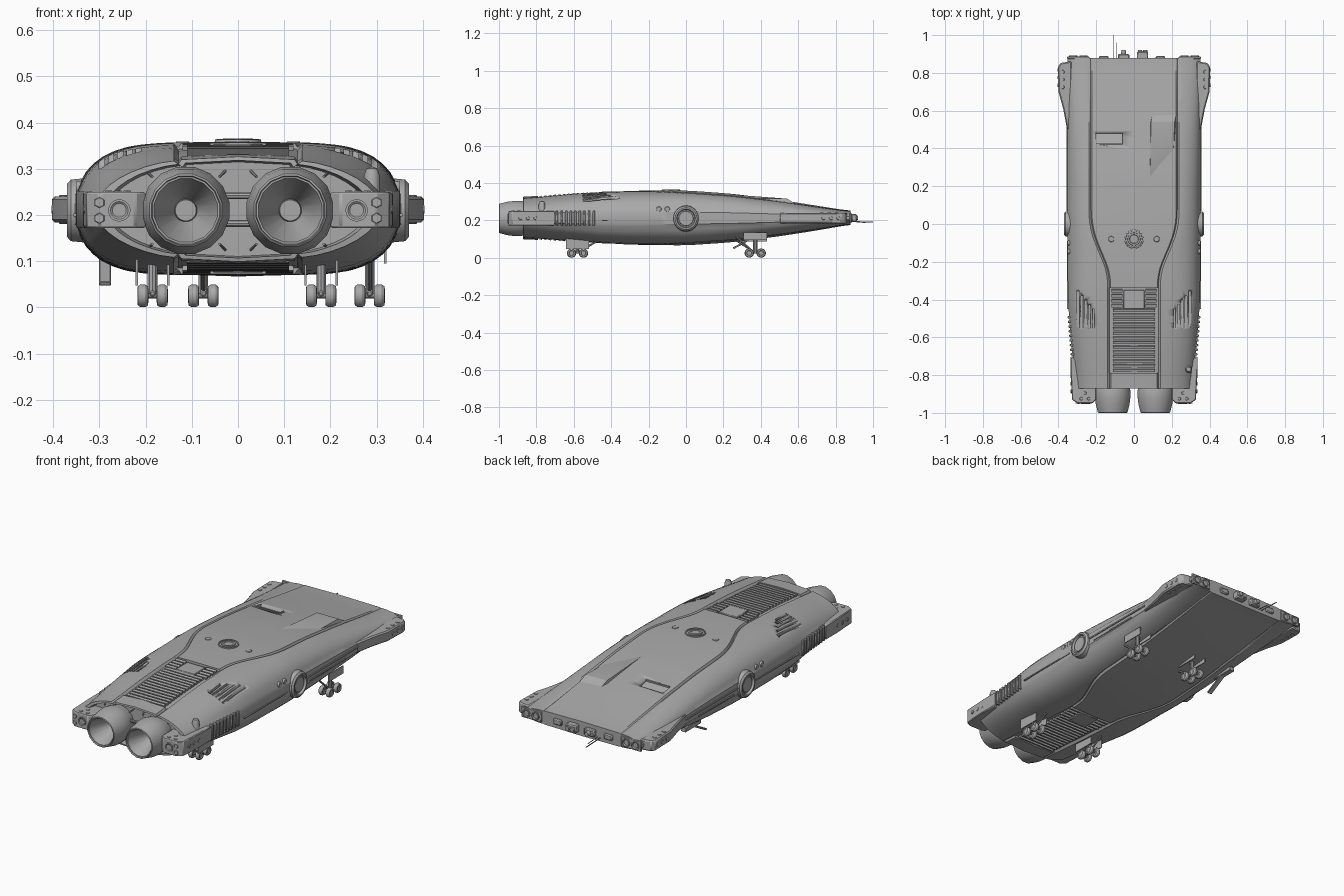
import bpy, bmesh, math
from mathutils import Vector, Matrix

if "Cube" in bpy.data.objects:
    bpy.data.objects.remove(bpy.data.objects["Cube"])

grey = bpy.data.materials.new("hull grey")
grey.diffuse_color = (0.4, 0.4, 0.4, 1)
grey.use_nodes = True
grey.node_tree.nodes["Principled BSDF"].inputs["Base Color"].default_value = grey.diffuse_color
MID = 0.212


def finish(name, bm, angle=30, bevel=0):
    bmesh.ops.recalc_face_normals(bm, faces=bm.faces)
    me = bpy.data.meshes.new(name)
    bm.to_mesh(me)
    bm.free()
    ob = bpy.data.objects.new(name, me)
    bpy.context.collection.objects.link(ob)
    me.materials.append(grey)
    if bevel:
        m = ob.modifiers.new("bevel", 'BEVEL')
        m.width, m.segments = bevel, 1
    bpy.ops.object.select_all(action='DESELECT')
    bpy.context.view_layer.objects.active = ob
    ob.select_set(True)
    bpy.ops.object.shade_smooth_by_angle(angle=math.radians(angle))
    return ob


def boxes(name, items, bevel=0):
    """items: (centre, size, rotation about x)"""
    bm = bmesh.new()
    for c, s, rx in items:
        M = Matrix.Translation(c) @ Matrix.Rotation(rx, 4, 'X') @ Matrix.Diagonal((*s, 1))
        bmesh.ops.create_cube(bm, size=1, matrix=M)
    return finish(name, bm, bevel=bevel)


def lathe(name, profile, centre, axis, n=24):
    """Spin (radius, distance) pairs around an axis through centre."""
    R = Vector((0, 0, 1)).rotation_difference(Vector(axis)).to_matrix()
    bm = bmesh.new()
    rings = []
    for r, t in profile:
        if r == 0:
            rings.append([bm.verts.new(Vector(centre) + R @ Vector((0, 0, t)))] * n)
        else:
            rings.append([bm.verts.new(Vector(centre) + R @ Vector((
                r * math.cos(math.tau * (i + .5) / n), r * math.sin(math.tau * (i + .5) / n), t))) for i in range(n)])
    for a, b in zip(rings, rings[1:]):
        for i in range(n):
            j = (i + 1) % n
            vs = list(dict.fromkeys((a[i], a[j], b[j], b[i])))
            if len(vs) > 2:
                bm.faces.new(vs)
    return finish(name, bm)


def disc(name, centre, axis, r, h, n=20):
    return lathe(name, [(0, 0), (r, 0), (r, h * .7), (r * .88, h), (0, h)], centre, axis, n)


def prism(name, pts, z0, z1, bevel=0):
    bm = bmesh.new()
    f = bm.faces.new([bm.verts.new((x, y, z0)) for x, y in pts])
    g = bmesh.ops.extrude_face_region(bm, geom=[f])
    bmesh.ops.translate(bm, vec=(0, 0, z1 - z0), verts=[v for v in g['geom'] if isinstance(v, bmesh.types.BMVert)])
    return finish(name, bm, bevel=bevel)


def rod(name, a, b, r):
    d = Vector(b) - Vector(a)
    return lathe(name, [(0, 0), (r, 0), (r, d.length), (0, d.length)], a, d.normalized(), 10)


def lerp(table, y):
    for (a, u), (b, v) in zip(table, table[1:]):
        if y <= b:
            return u + (v - u) * max(0, (y - a) / (b - a))
    return table[-1][1]


def smooth(table, y):
    return sum(lerp(table, y + k * .02) for k in range(-3, 4)) / 7


# Hull outlines along y
TOP = [(-.87, .325), (-.6, .347), (-.3, .358), (0, .36), (.25, .342), (.5, .31), (.7, .278), (.88, .25)]
BOT = [(-.87, .1), (-.6, .084), (-.3, .07), (0, .066), (.25, .083), (.5, .115), (.7, .146), (.88, .178)]
WID = [(-.87, .308), (-.65, .332), (-.4, .35), (0, .353), (.88, .352)]
SEAM = [(-.27, .135), (-.22, .15), (-.1, .205), (0, .235)]


def section(y):
    """Quarter outline as (x, height fraction)."""
    w, p = smooth(WID, y), smooth(SEAM, y)
    e = max(0, min(1, (-.45 - y) / .42))           # tail is rounder
    pit = .09 if -.79 < y < -.335 else 0            # sunk grille bay
    box = lambda u: (1 - u ** 4.5) ** .45
    rnd = lambda u: (1 - u ** 2.6) ** .55
    f = lambda x: (1 - e) * box(x / w) + e * rnd(x / w)
    q = f(p + .012)
    pts = [(0, 1 - pit), (p - .012, q + (1 - q) * .3 - pit), (p - .006, q - .06 if not pit else q - pit), (p + .004, q)]
    pts += [(p + (w - p) * k, f(p + (w - p) * k)) for k in (.2, .38, .55, .7, .82, .91, .97)]
    return pts + [(w, .22)]


def surf(x, y, side=1):
    z = smooth(TOP if side > 0 else BOT, y)
    return MID + (z - MID) * lerp(section(y), abs(x))


# Hull shell, lofted, with an inset tail bulkhead
ys = sorted([-.87 + 1.75 * i / 50 for i in range(51)] + [-.7901, -.7899, -.3351, -.3349])
bm = bmesh.new()
rings = []
for y in ys:
    q, t, b = section(y), smooth(TOP, y), smooth(BOT, y)
    up = [(x, MID + (t - MID) * f) for x, f in q]
    dn = [(x, MID + (b - MID) * f) for x, f in q]
    loop = up + dn[::-1] + [(-x, z) for x, z in dn[1:]] + [(-x, z) for x, z in up[:0:-1]]
    rings.append([bm.verts.new((x, y, z)) for x, z in loop])
for y, k in ((-.872, .93), (-.835, .9)):
    rings.insert(0, [bm.verts.new((v.co.x * k, y, MID + (v.co.z - MID) * k)) for v in (rings[0] if k > .92 else rings[1])])
n = len(rings[0])
for a, b in zip(rings, rings[1:]):
    for i in range(n):
        bm.faces.new((a[i], a[(i + 1) % n], b[(i + 1) % n], b[i]))
bm.faces.new(rings[0])
bm.faces.new(rings[-1])
hull = finish("hull", bm, 28)

# Cut gill slots and the deck recess
cuts = [((s * (.215 + .02 * i), -.5 + .012 * i, surf(.215 + .02 * i, -.5) + .004), (.011, .1 + .024 * i, .03), -.03)
        for s in (-1, 1) for i in range(5)]
cuts.append(((-.13, .455, surf(.13, .455) + .004), (.14, .06, .03), -.3))
cutter = boxes("slot_cutter", cuts)
cutter.hide_render = True
cutter.hide_set(True)
m = hull.modifiers.new("slots", 'BOOLEAN')
m.object, m.operation, m.solver = cutter, 'DIFFERENCE', 'EXACT'

# Grilles above and below
for side, label in ((1, "top"), (-1, "bottom")):
    ribs = []
    for i in range(14):
        y = -.775 + i * .0245
        z = smooth(TOP if side > 0 else BOT, y) - side * .009
        ribs.append(((0, y, z), (.22, .014, .014), side * .25))
    for i in range(4):
        y = -.432 + i * .026
        z = smooth(TOP if side > 0 else BOT, y) - side * .009
        ribs += [((s * .09, y, z), (.06, .015, .014), side * .25) for s in (-1, 1)]
    boxes(label + "_grille", ribs)
    z = smooth(TOP if side > 0 else BOT, -.39) - side * .008
    boxes(label + "_grille_plate", [((0, -.4, z), (.11, .1, .014), 0)], .003)

# Deck hatch, small hatches, scoop, recess lip
zt = surf(0, -.08)
lathe("deck_hatch", [(0, .002), (.022, .002), (.024, .006), (.033, .006), (.034, 0), (.043, 0), (.044, .005), (.05, .004), (.052, -.01)],
      (0, -.08, zt), (0, 0, 1), 28)
for s in (-1, 1):
    disc("small_hatch", (s * .12, -.08, surf(.12, -.08) - .008), (0, 0, 1), .016, .011)
bm = bmesh.new()
v = [bm.verts.new(p) for p in (
    (.085, .25, surf(.085, .25)), (.1, .25, surf(.1, .25) - .005), (.09, .54, .316), (.215, .54, .316),
    (.1, .59, .285), (.225, .59, .285), (.085, .54, .285), (.225, .54, .285), (.21, .4, surf(.21, .4)))]
bmesh.ops.convex_hull(bm, input=v)
finish("deck_scoop", bm, 20)
boxes("recess_lip", [((-.13, .424, surf(.13, .424)), (.14, .006, .008), -.1)])
lathe("deck_blister", [(0, .02), (.012, .016), (.018, 0), (.018, -.07)], (.29, -.77, surf(.27, -.77)), (0, 0, 1), 12)

for s in (-1, 1):
    # Engines
    lathe("engine", [(0, .02), (.085, .02), (.093, .055), (.096, .07), (.096, .1), (.091, .14), (.08, .182), (.076, .185), (.074, .178),
                     (.07, .178), (.025, .06), (.023, .07), (0, .07)], (s * .113, -.815, .21), (0, -1, 0), 16)
    for k in range(4):
        a = math.pi / 4 + k * math.pi / 2
        c = Vector((s * .113, -.86, .21)) + Vector((math.cos(a), 0, math.sin(a))) * .103
        rod("engine_bracket", c, c + Vector((math.cos(a) * .02, .03, math.sin(a) * .02)), .003)
    # Tail pods with lamps and hex ports
    prism("tail_pod", [(s * x, y) for x, y in ((.2, -.8), (.2, -.93), (.222, -.95), (.3, -.95), (.328, -.93), (.335, -.8), (.335, -.7))],
          .172, .25, .004)
    lathe("tail_lamp", [(.024, 0), (.024, .004), (.019, .004), (.015, .001), (0, .001)], (s * .257, -.95, .21), (0, -1, 0))
    for z in (.193, .227):
        disc("tail_port", (s * .3, -.949, z), (0, -1, 0), .012, .004, 6)
    for y in (-.885, -.845, -.805):
        disc("pod_side_port", (s * .331, y, .212), (s, 0, 0), .01, .005, 8)
    for x, y in ((.24, -.925), (.28, -.925), (.26, -.895)):
        disc("pod_top_port", (s * x, y, .249), (0, 0, 1), .009, .004, 6)
    # Side louvres
    boxes("side_louvres", [((s * (smooth(WID, -.69 + i * .0245) - .002), -.69 + i * .0245, .212), (.02, .013, .08), 0)
                           for i in range(9)], .003)
    # Side docking ring and portholes
    lathe("side_ring", [(.07, -.02), (.067, .01), (.058, .018), (.05, .018), (.046, .006), (.04, .006), (.038, .012), (0, .012)],
          (s * .352, 0, .21), (s, 0, 0), 28)
    for y in (-.1, -.145):
        disc("porthole", (s * .338, y, .26), (s, 0, 0), .014, .013)
    # Side belt, stepped down toward the middle
    boxes("side_belt", [((s * .352, .46, .215), (.012, .78, .007), 0), ((s * .352, .25, .193), (.01, .3, .007), 0),
                        ((s * .351, -.27, .2), (.01, .36, .006), 0)])
    # Nose pods
    prism("nose_pod", [(s * x, y) for x, y in ((.33, .5), (.354, .5), (.375, .61), (.4, .7), (.403, .83), (.39, .852), (.33, .862))],
          .184, .24, .006)
    for y in (.735, .775, .815):
        disc("nose_pod_side_port", (s * .4, y, .212), (s, 0, 0), .01, .004, 8)
        for z, d in ((.239, 1), (.185, -1)):
            disc("nose_pod_port", (s * .378, y - .01, z), (0, 0, d), .01, .004, 8)
    # Nose lamps
    boxes("nose_lamp_block", [((s * .295, .88, .213), (.12, .012, .056), 0)], .003)
    for x in (.268, .322):
        lathe("nose_lamp", [(.022, 0), (.022, .008), (.017, .008), (.014, .002), (0, .002)], (s * x, .884, .213), (0, 1, 0))
    # Thrust tubes between the engines
    rod("tail_tube", (-.03, -.86, .212 + s * .03), (.03, -.86, .212 + s * .03), .008)

# Nose fittings and antennas
boxes("nose_blocks", [((.045, .888, .213), (.06, .05, .042), 0), ((-.055, .885, .213), (.06, .03, .036), 0),
                      ((.14, .882, .213), (.05, .015, .03), 0), ((-.16, .882, .213), (.05, .015, .03), 0)], .005)
for x in (.032, .06, -.055):
    disc("nose_sensor", (x, .895, .213), (0, 1, 0), .013, .025, 12)
rod("long_antenna", (-.11, .87, .195), (-.11, 1.0, .19), .0025)
rod("short_antenna", (-.092, .87, .195), (-.092, .96, .188), .002)

# Landing gear
for x, y, back in ((-.185, -.58, 1), (.18, -.58, 1), (-.075, .37, -1), (.285, .37, -1)):
    zh = surf(x, y, -1)
    for dx in (-.021, .021):
        for dy in (-.032, .032):
            lathe("gear_wheel", [(0, -.008), (.012, -.008), (.014, -.012), (.021, -.011), (.025, -.005), (.025, .005),
                                 (.021, .011), (.014, .012), (.012, .008), (0, .008)], (x + dx, y + dy, .025), (1, 0, 0), 16)
    boxes("gear_bogie", [((x, y, .03), (.012, .085, .012), 0)], .003)
    for dy in (-.032, .032):
        rod("gear_axle", (x - .02, y + dy, .025), (x + .02, y + dy, .025), .006)
    rod("gear_strut", (x, y, .03), (x, y, zh + .02), .011)
    rod("gear_brace", (x, y + back * .02, .04), (x, y + back * .11, surf(x, y + back * .11, -1) + .01), .005)
    zd = .062 if back > 0 else .11
    boxes("gear_doors", [((x + d * .034, y, (zd + zh) / 2), (.005, .125, abs(zh - zd) + .03), 0) for d in (-1, 1)])

# Boarding ramp
bx = boxes("boarding_ramp", [((-.288, .31, .082), (.026, .13, .01), .5), ((-.288, .37, .115), (.03, .13, .022), 0)], .002)
